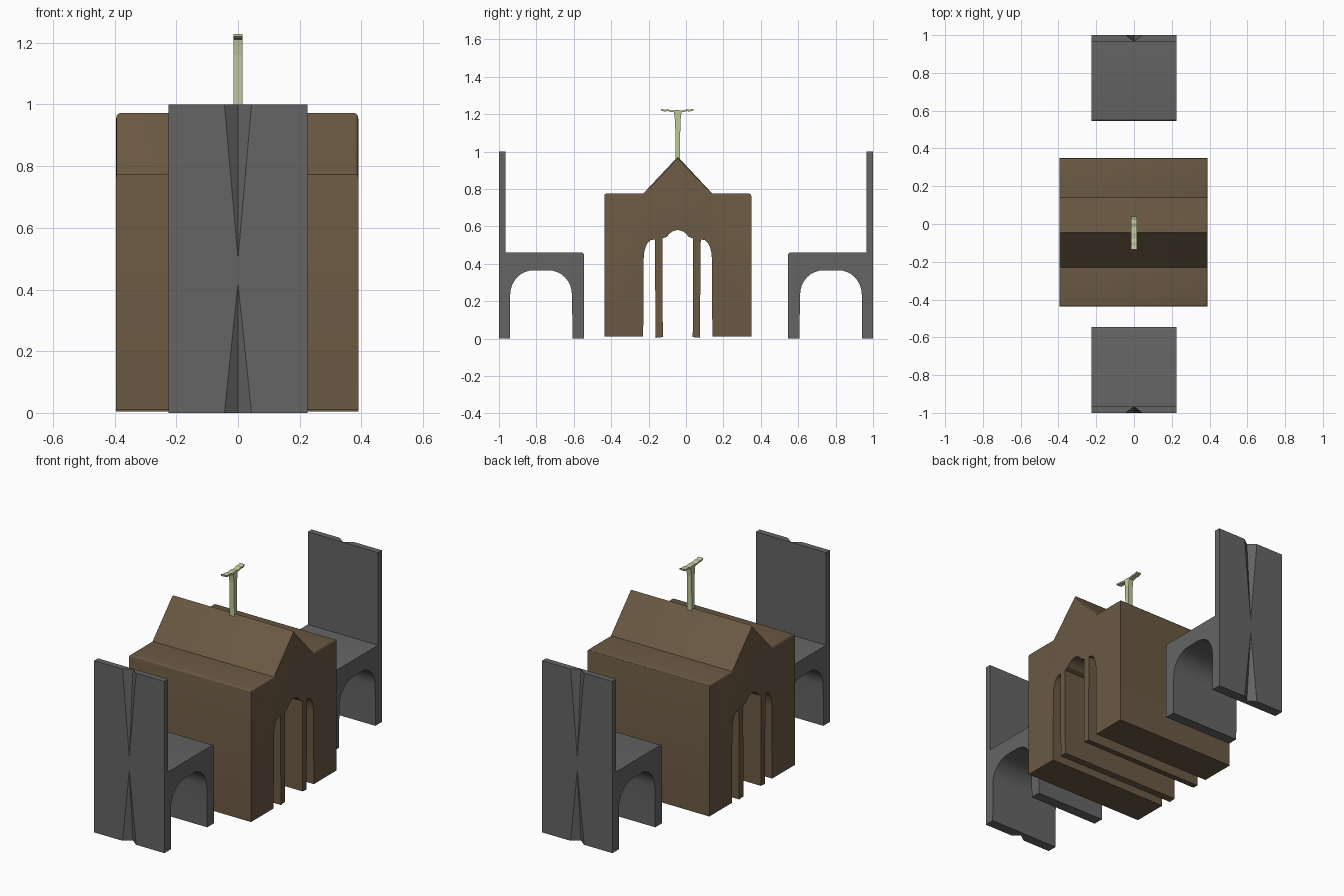
import bpy, bmesh
from math import cos, sin, pi, radians

if "Cube" in bpy.data.objects:
    bpy.data.objects.remove(bpy.data.objects["Cube"])


def material(name, rgb):
    m = bpy.data.materials.new(name)
    m.diffuse_color = (*rgb, 1)
    m.use_nodes = True
    m.node_tree.nodes["Principled BSDF"].inputs["Base Color"].default_value = m.diffuse_color
    return m


def arc(cy, cz, ry, rz, a0, a1, n=8):
    return [(cy + ry * cos(radians(a0 + (a1 - a0) * i / n)),
             cz + rz * sin(radians(a0 + (a1 - a0) * i / n))) for i in range(n + 1)]


def extrude_profile(name, profile, x0, x1, mat, bevel_test=None, bevel=0.012):
    """Extrude a closed (y, z) outline along x."""
    bm = bmesh.new()
    face = bm.faces.new([bm.verts.new((x0, y, z)) for y, z in profile])
    ext = bmesh.ops.extrude_face_region(bm, geom=[face])
    new = [g for g in ext["geom"] if isinstance(g, bmesh.types.BMVert)]
    bmesh.ops.translate(bm, verts=new, vec=(x1 - x0, 0, 0))
    if face.is_valid and all(len(e.link_faces) < 2 for e in face.edges):
        bm.faces.new([v for v in face.verts])
    bmesh.ops.recalc_face_normals(bm, faces=bm.faces[:])
    if bevel_test:
        edges = [e for e in bm.edges if bevel_test(e)]
        bmesh.ops.bevel(bm, geom=edges, offset=bevel, segments=3, profile=0.5, affect='EDGES')
    me = bpy.data.meshes.new(name)
    bm.to_mesh(me)
    bm.free()
    ob = bpy.data.objects.new(name, me)
    bpy.context.collection.objects.link(ob)
    me.materials.append(mat)
    return ob


def smooth(ob):
    bpy.ops.object.select_all(action='DESELECT')
    ob.select_set(True)
    bpy.context.view_layer.objects.active = ob
    bpy.ops.object.shade_smooth_by_angle(angle=radians(30))


grey = material("dark_grey", (0.13, 0.13, 0.13))
brown = material("brown", (0.145, 0.1, 0.056))
pale = material("pale_green", (0.52, 0.58, 0.33))


# Wedge groove cutter: wide at base_z, fading to a point on the chair back at tip_z
def groove_cutter(name, side, base_z, tip_z, over):
    k = 1 + abs(over / (base_z - tip_z))
    zb = base_z + over
    w, d = 0.044 * k, 0.033 * k
    pts = [(-w, side, zb), (w, side, zb), (0, side * (1 - d), zb), (0, side, tip_z)]
    # outer copies push the cutter past the chair surface
    pts += [(x, side * 1.02, z) for x, y, z in (pts[0], pts[1], pts[3])]
    bm = bmesh.new()
    for p in pts:
        bm.verts.new(p)
    bm.verts.ensure_lookup_table()
    for f in [(0, 1, 5, 4), (0, 2, 1), (0, 3, 2), (1, 2, 3), (1, 3, 6, 5), (0, 4, 6, 3), (4, 5, 6)]:
        bm.faces.new([bm.verts[i] for i in f])
    bmesh.ops.recalc_face_normals(bm, faces=bm.faces[:])
    me = bpy.data.meshes.new(name)
    bm.to_mesh(me)
    bm.free()
    ob = bpy.data.objects.new(name, me)
    bpy.context.collection.objects.link(ob)
    ob.hide_render = True
    return ob


# Two chairs facing each other
for label, side in (("front", -1), ("rear", 1)):
    outline = [(1, 0), (1, 1), (0.965, 1), (0.965, 0.46)]
    outline += arc(0.56, 0.445, 0.015, 0.015, 90, 180, 4)
    outline += [(0.545, 0), (0.606, 0)]
    outline += arc(0.735, 0.235, 0.125, 0.13, 180, 90)
    outline += arc(0.815, 0.235, 0.125, 0.13, 90, 0)
    outline += [(0.941, 0)]
    chair = extrude_profile(label + "_chair", [(side * y, z) for y, z in outline],
                            -0.226, 0.226, grey)
    cutters = [groove_cutter(label + "_upper_groove_cutter", side, 1, 0.5, 0.02),
               groove_cutter(label + "_lower_groove_cutter", side, 0, 0.42, -0.02)]
    for c in cutters:
        mod = chair.modifiers.new("groove", 'BOOLEAN')
        mod.operation, mod.solver, mod.object = 'DIFFERENCE', 'EXACT', c
        bpy.context.view_layer.objects.active = chair
        bpy.ops.object.modifier_apply(modifier=mod.name)
        bpy.data.objects.remove(c)
    smooth(chair)

# Gabled hall with arcade: right half of the outline, then mirrored about its centre line
CY = -0.044
half = arc(0, 0.44, 0.086, 0.14, 90, 40, 6)            # middle arch
half[-1] = (0.082, 0.535)
half += [(0.08, 0.008), (0.118, 0.004), (0.123, 0.53)]  # slim pillar
half += arc(0.13, 0.43, 0.052, 0.1, 75, 0, 6)          # side half arch
half += [(0.185, 0.01), (0.393, 0.01), (0.393, 0.775), (0.185, 0.775), (0, 0.972)]
mirror = [(-y, z) for y, z in reversed(half[1:-1])]
outline = [(CY + y, z) for y, z in half + mirror]


def hall_edge(e):
    a, b = (v.co for v in e.verts)
    if min(a.z, b.z) < 0.77:
        return False
    along = abs(a.x - b.x) > 0.1
    return not along or abs(a.y - CY) > 0.39


hall = extrude_profile("gabled_hall", outline, -0.395, 0.39, brown, hall_edge)
smooth(hall)

# Finial: slim post with a thin wavy crossbar
post_half = [(0.011, 0.95), (0.014, 1.16), (0.021, 1.216)]
post = extrude_profile("finial_post",
                       [(CY + y, z) for y, z in post_half] +
                       [(CY - y, z) for y, z in reversed(post_half)],
                       -0.015, 0.015, pale)
top = [(0, 1.222), (0.03, 1.219), (0.05, 1.225), (0.068, 1.223), (0.087, 1.229)]
right = top + [(y, z - 0.009) for y, z in reversed(top)]
left = [(-y, z) for y, z in reversed(top[1:])]
bar = left + top
bar_outline = bar + [(y, z - 0.009) for y, z in reversed(bar)]
extrude_profile("finial_crossbar", [(CY - 0.003 + y, z) for y, z in bar_outline],
                -0.015, 0.015, pale)
